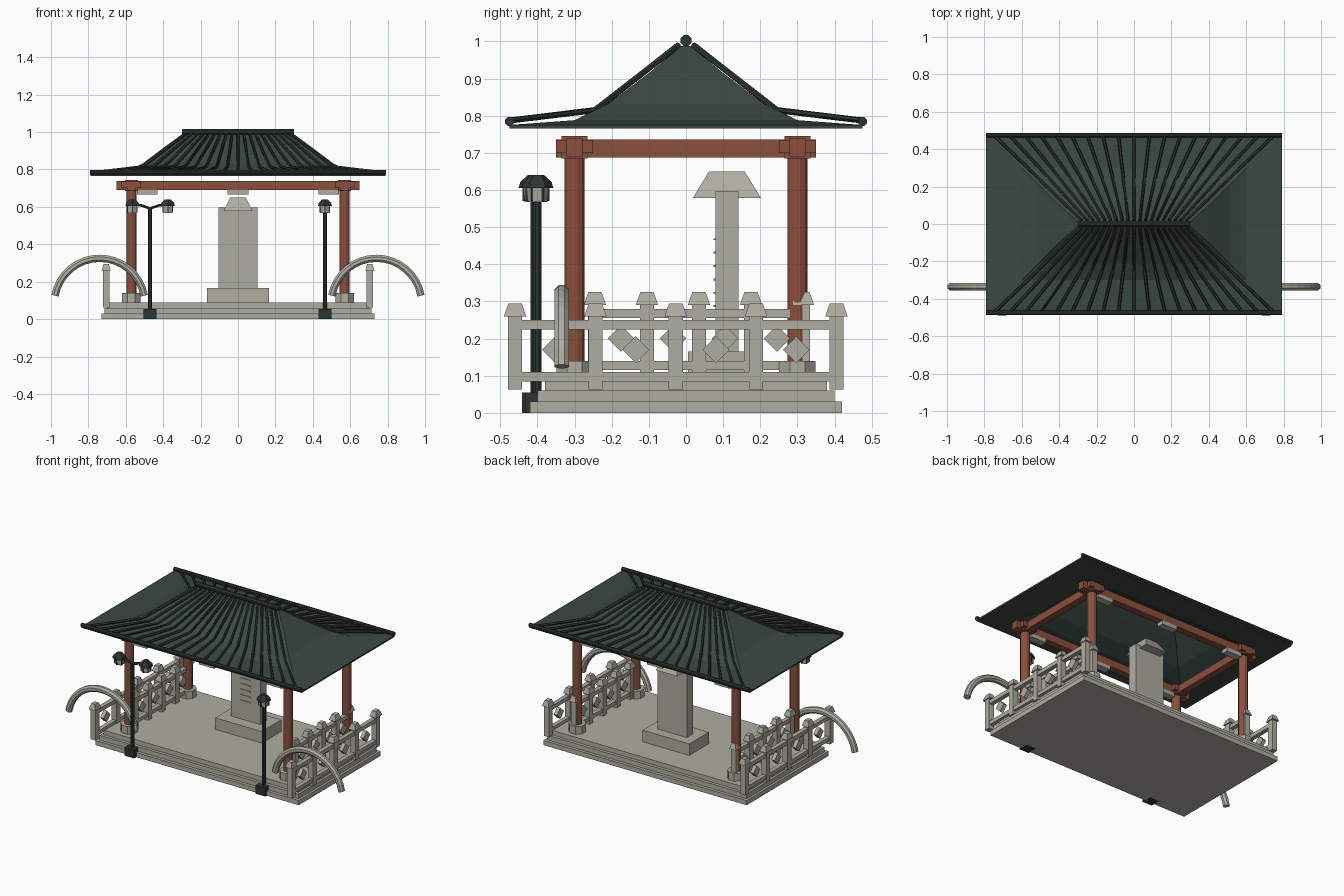
import bpy, bmesh, math
from mathutils import Vector

cube = bpy.data.objects.get("Cube")
if cube:
    bpy.data.objects.remove(cube, do_unlink=True)


def material(name, r, g, b):
    m = bpy.data.materials.new(name)
    m.use_nodes = True
    m.diffuse_color = (r, g, b, 1)
    m.node_tree.nodes["Principled BSDF"].inputs["Base Color"].default_value = (r, g, b, 1)
    return m


STONE = material("pale_stone", .43, .42, .36)
WOOD = material("red_wood", .26, .08, .046)
ROOF = material("green_roof", .045, .066, .056)
METAL = material("dark_green_metal", .026, .036, .033)


def finish(bm, name, mat):
    bmesh.ops.recalc_face_normals(bm, faces=bm.faces)
    me = bpy.data.meshes.new(name)
    bm.to_mesh(me)
    bm.free()
    me.materials.append(mat)
    ob = bpy.data.objects.new(name, me)
    bpy.context.collection.objects.link(ob)
    return ob


def frustum(bm, x, y, z0, z1, low, high):
    """Four-sided block with half-sizes low at z0 and high at z1."""
    signs = ((-1, -1), (1, -1), (1, 1), (-1, 1))
    a = [bm.verts.new((x + sx * low[0], y + sy * low[1], z0)) for sx, sy in signs]
    b = [bm.verts.new((x + sx * high[0], y + sy * high[1], z1)) for sx, sy in signs]
    bm.faces.new(a)
    bm.faces.new(b)
    for i in range(4):
        j = (i + 1) % 4
        bm.faces.new((a[i], a[j], b[j], b[i]))


def block(bm, x, y, z0, z1, hx, hy):
    frustum(bm, x, y, z0, z1, (hx, hy), (hx, hy))


def tube(bm, points, radius, sides=8, radius_end=None):
    """Sweep a polygon along a path."""
    pts = [Vector(p) for p in points]
    rings = []
    for i, p in enumerate(pts):
        t = (pts[min(i + 1, len(pts) - 1)] - pts[max(i - 1, 0)]).normalized()
        ref = Vector((0, 1, 0)) if abs(t.y) < .8 else Vector((1, 0, 0))
        u = t.cross(ref).normalized()
        v = t.cross(u)
        r = radius_end if radius_end and i == len(pts) - 1 else radius
        rings.append([])
        for k in range(sides):
            a = math.tau * (k + .5) / sides
            rings[-1].append(bm.verts.new(p + (u * math.cos(a) + v * math.sin(a)) * r))
    for r0, r1 in zip(rings, rings[1:]):
        for k in range(sides):
            n = (k + 1) % sides
            bm.faces.new((r0[k], r0[n], r1[n], r1[k]))
    bm.faces.new(rings[0])
    bm.faces.new(rings[-1])


# Stepped platform
bm = bmesh.new()
block(bm, 0, 0, 0, .03, .73, .42)
block(bm, 0, 0, .03, .06, .715, .40)
block(bm, 0, 0, .06, .09, .70, .38)
finish(bm, "platform", STONE)

# Pillars with stone feet and head blocks
feet, pillars, heads = bmesh.new(), bmesh.new(), bmesh.new()
for x in (-.57, .57):
    for y in (-.3, .3):
        tube(feet, ((x, y, .09), (x, y, .14)), .053, 8)
        tube(pillars, ((x, y, .14), (x, y, .70)), .028, 12)
        block(heads, x, y, .685, .745, .035, .035)
        block(heads, x, y, .70, .735, .052, .05)
finish(feet, "pillar_feet", STONE)
finish(pillars, "pillars", WOOD)
finish(heads, "pillar_heads", WOOD)

# Beams and the small blocks below them
beams, pads = bmesh.new(), bmesh.new()
for s in (-1, 1):
    block(beams, 0, s * .3, .69, .738, .65, .022)
    block(beams, s * .57, 0, .688, .736, .022, .35)
    for x in (-.485, 0, .485):
        block(pads, x, s * .3, .667, .692, .055, .022)
finish(beams, "beams", WOOD)
finish(pads, "beam_pads", STONE)

# Hipped roof shell from nested rectangles: half x, half y, height
levels = ((.79, .475, .775), (.6, .3, .788), (.51, .21, .832), (.4, .1, .915), (.3, .012, .988))
bm = bmesh.new()
rings = [[bm.verts.new((sx * x, sy * y, z)) for sx, sy in ((-1, -1), (1, -1), (1, 1), (-1, 1))]
         for x, y, z in levels]
for r0, r1 in zip(rings, rings[1:]):
    for i in range(4):
        j = (i + 1) % 4
        bm.faces.new((r0[i], r0[j], r1[j], r1[i]))
bm.faces.new(rings[-1])
roof = finish(bm, "roof", ROOF)
solid = roof.modifiers.new("thickness", "SOLIDIFY")
solid.thickness = .01
solid.offset = -1

# Fanned tile ribs, ridge and eave poles
ribs, poles = bmesh.new(), bmesh.new()
COUNT = 19
for s in (-1, 1):
    for i in range(COUNT):
        t = 2 * i / (COUNT - 1) - 1
        tube(ribs, ((.28 * t, s * .02, .99), (.51 * t, s * .245, .815),
                    (.75 * t, s * .475, .787)), .0085, 6)
    tube(poles, ((-.79, s * .475, .785), (.79, s * .475, .785)), .013)
tube(poles, ((-.3, 0, 1.002), (.3, 0, 1.002)), .016)
finish(ribs, "roof_ribs", METAL)
finish(poles, "ridge_and_eave_poles", METAL)


# Stone railings with diamond panels
def railing(name, x, y0, y1, lift):
    bm = bmesh.new()
    step = (y1 - y0) / 4
    mid, half = (y0 + y1) / 2, (y1 - y0) / 2
    for i in range(5):
        y = y0 + i * step
        block(bm, x, y, .063 + lift, .26 + lift, .018, .019)
        frustum(bm, x, y, .26 + lift, .295 + lift, (.024, .03), (.014, .018))
        if i < 4:
            c = y + step / 2
            tube(bm, ((x - .012, c, .17 + lift), (x + .012, c, .17 + lift)), .036, 4)
            # turn the panel onto its corner
            verts = list(bm.verts)[-8:]
            bmesh.ops.rotate(bm, verts=verts, cent=(x, c, .17 + lift),
                             matrix=diamond_turn(verts, c, .17 + lift))
    for z in (.085, .225):
        block(bm, x, mid, z + lift, z + .025 + lift, .014, half)
    finish(bm, name, STONE)


def diamond_turn(verts, y, z):
    from mathutils import Matrix
    a = math.atan2(verts[0].co.z - z, verts[0].co.y - y)
    return Matrix.Rotation(-a, 3, "X")


for side, s in (("left", 1), ("right", -1)):
    railing(side + "_outer_railing", s * .705, -.46, .405, 0)
    railing(side + "_inner_railing", s * .575, -.245, .315, .03)

# Segmented stone arches
for side, s in (("left", 1), ("right", -1)):
    bm = bmesh.new()
    path = []
    for i in range(17):
        a = math.radians(10 + 10 * i)
        path.append((s * .74 + .242 * math.cos(a), -.335, .083 + .242 * math.sin(a)))
    tube(bm, path, .021, 8)
    finish(bm, side + "_arch", STONE)

# Memorial slab: plinth, slab, cap and raised lines
bm = bmesh.new()
block(bm, 0, .105, .09, .165, .167, .1)
block(bm, 0, .11, .165, .597, .105, .031)
frustum(bm, 0, .11, .578, .65, (.077, .092), (.042, .048))
for i in range(6):
    block(bm, 0, .077, .285 + i * .036, .29 + i * .036, .035, .003)
finish(bm, "memorial_slab", STONE)


# Lamp posts
def lantern(dark, pale, x, y):
    tube(pale, ((x, y, .568), (x, y, .608)), .027, 6, .032)
    tube(dark, ((x, y, .605), (x, y, .622)), .043, 6, .038)
    tube(dark, ((x, y, .622), (x, y, .64)), .038, 6, .018)
    for k in range(6):
        a = math.tau * (k + .5) / 6
        px, py = x + .029 * math.cos(a), y + .029 * math.sin(a)
        block(dark, px, py, .57, .608, .003, .003)


for name, x, y, offsets in (("double_lamp", -.47, -.408, (-.095, .095)),
                            ("single_lamp", .465, -.4, (0,))):
    dark, pale = bmesh.new(), bmesh.new()
    block(dark, x, y, 0, .055, .034, .034)
    tube(dark, ((x, y, .05), (x, y, .6)), .012, 8)
    for dx in offsets:
        lantern(dark, pale, x + dx, y)
        if dx:
            tube(dark, ((x, y, .592), (x + dx * .5, y, .608), (x + dx, y, .615)), .008, 6)
    finish(dark, name + "_post", METAL)
    finish(pale, name + "_lantern", STONE)
